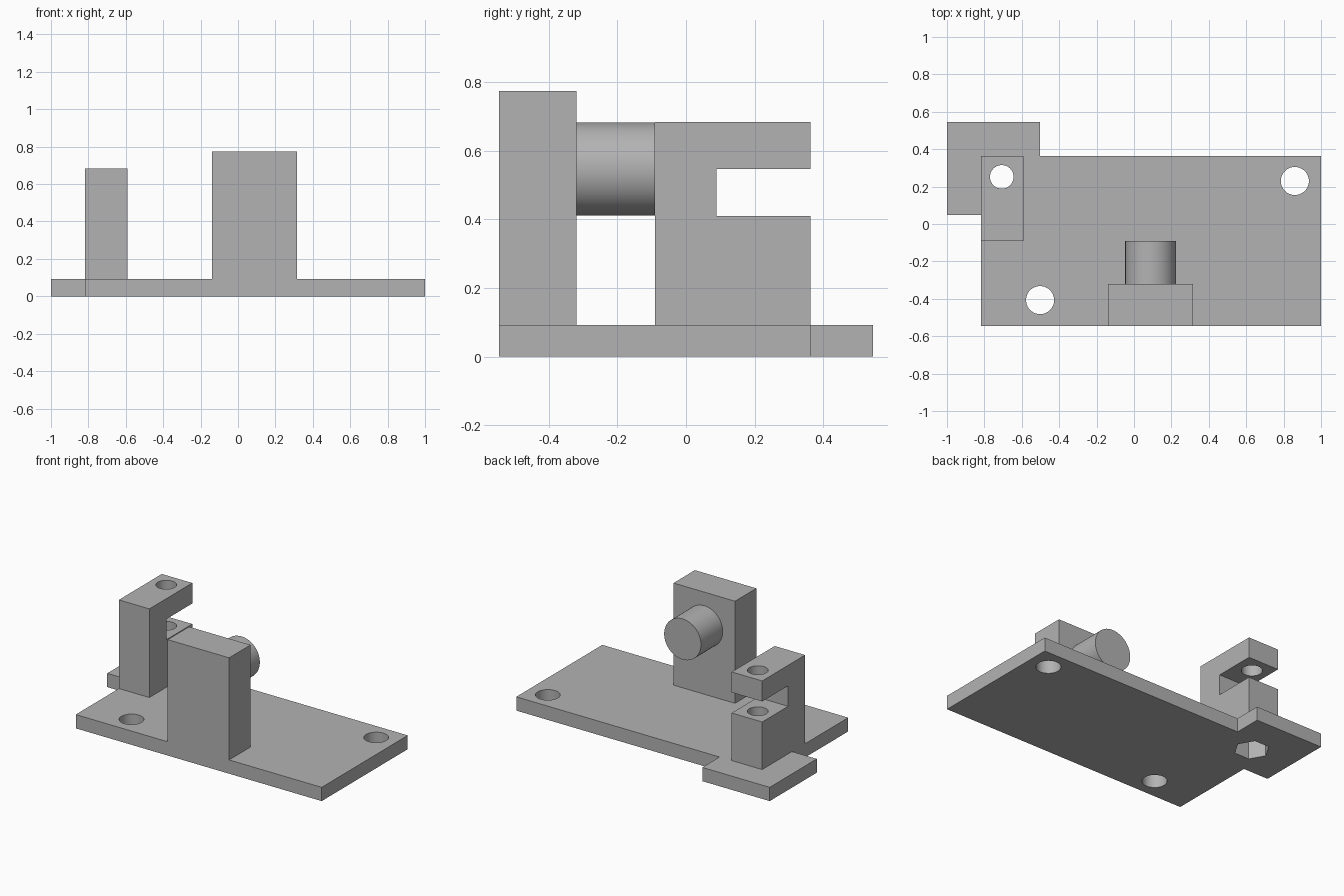
import bpy, bmesh, math
from mathutils import Matrix

if "Cube" in bpy.data.objects:
    bpy.data.objects.remove(bpy.data.objects["Cube"])

grey = bpy.data.materials.new("plain grey")
grey.diffuse_color = (0.45, 0.45, 0.45, 1)
grey.use_nodes = True
grey.node_tree.nodes["Principled BSDF"].inputs["Base Color"].default_value = grey.diffuse_color


def add_object(name, bm):
    bmesh.ops.recalc_face_normals(bm, faces=bm.faces)
    mesh = bpy.data.meshes.new(name)
    bm.to_mesh(mesh)
    bm.free()
    mesh.materials.append(grey)
    obj = bpy.data.objects.new(name, mesh)
    bpy.context.collection.objects.link(obj)
    return obj


def prism(name, profile, depth):
    """Extrude a closed 3D profile along the depth vector."""
    bm = bmesh.new()
    face = bm.faces.new([bm.verts.new(p) for p in profile])
    ext = bmesh.ops.extrude_face_region(bm, geom=[face])
    moved = [g for g in ext["geom"] if isinstance(g, bmesh.types.BMVert)]
    bmesh.ops.translate(bm, vec=depth, verts=moved)
    return add_object(name, bm)


def cylinder(name, centre, radius, length, sides=64, rotation=Matrix()):
    bm = bmesh.new()
    bmesh.ops.create_cone(bm, cap_ends=True, segments=sides, radius1=radius,
                          radius2=radius, depth=length,
                          matrix=Matrix.Translation(centre) @ rotation)
    return add_object(name, bm)


def activate(obj):
    bpy.ops.object.select_all(action='DESELECT')
    obj.select_set(True)
    bpy.context.view_layer.objects.active = obj


def cut(obj, cutters):
    activate(obj)
    for c in cutters:
        mod = obj.modifiers.new("hole", 'BOOLEAN')
        mod.operation, mod.solver, mod.object = 'DIFFERENCE', 'EXACT', c
        bpy.ops.object.modifier_apply(modifier=mod.name)


T = 0.092  # plate thickness

# Base plate with the offset corner tab
outline = [(-.817, -.545), (1, -.545), (1, .363), (-.502, .363),
           (-.502, .545), (-1, .545), (-1, .048), (-.817, .048)]
plate = prism("base_plate", [(x, y, 0) for x, y in outline], (0, 0, T))

# Upright block with the round peg on its rear face
block = prism("upright_block", [(-.138, -.545, T), (.316, -.545, T),
                                (.316, -.32, T), (-.138, -.32, T)], (0, 0, .774 - T))
peg = cylinder("round_peg", (.089, -.206, .547), .136, .23,
               rotation=Matrix.Rotation(math.pi / 2, 4, 'X'))

# Slotted bracket, profile in the side plane
side = [(-.09, T), (.363, T), (.363, .41), (.089, .41),
        (.089, .547), (.363, .547), (.363, .684), (-.09, .684)]
bracket = prism("slotted_bracket", [(-.817, y, z) for y, z in side], (.225, 0, 0))

# Mounting holes, bolt hole and hexagonal nut pocket
holes = [cylinder("mount_hole_cutter", (x, y, 0), .075, 1)
         for x, y in ((.86, .23), (-.502, -.407))]
bolt = cylinder("bolt_hole_cutter", (-.707, .252, .4), .063, 2)
nut = cylinder("nut_pocket_cutter", (-.707, .252, 0), .108, .28, 6,
               Matrix.Rotation(math.pi / 2, 4, 'Z'))
# Turn the hexagon so that two corners lie along x
xs = [v.co.x for v in nut.data.vertices]
if max(xs) < -.707 + .1:
    nut.data.transform(Matrix.Translation((-.707, .252, 0))
                       @ Matrix.Rotation(math.pi / 6, 4, 'Z')
                       @ Matrix.Translation((.707, -.252, 0)))

cut(plate, holes + [bolt, nut])
cut(bracket, [bolt, nut])
for c in holes + [bolt, nut]:
    bpy.data.objects.remove(c)

for obj in (plate, block, peg, bracket):
    activate(obj)
    bpy.ops.object.shade_smooth_by_angle(angle=math.radians(30))
